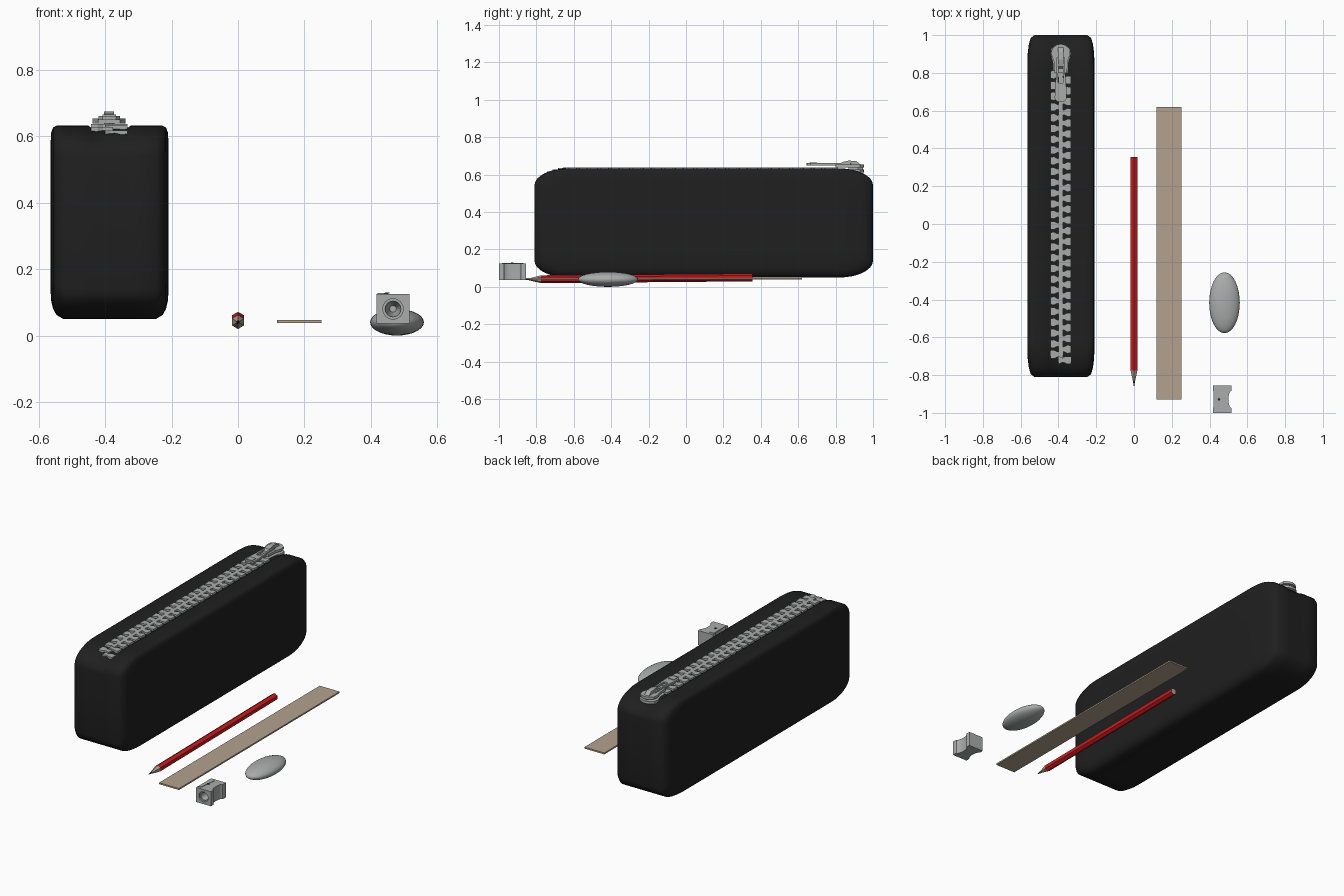
import bpy, bmesh, math
from mathutils import Vector, Matrix

if "Cube" in bpy.data.objects:
    bpy.data.objects.remove(bpy.data.objects["Cube"], do_unlink=True)


def material(name, r, g, b):
    m = bpy.data.materials.new(name)
    m.use_nodes = True
    m.diffuse_color = (r, g, b, 1)
    m.node_tree.nodes["Principled BSDF"].inputs["Base Color"].default_value = (r, g, b, 1)
    return m


BLACK = material("black fabric", 0.014, 0.014, 0.014)
METAL = material("grey metal", 0.4, 0.41, 0.41)
RED = material("red paint", 0.6, 0.012, 0.014)
WOOD = material("pale wood", 0.45, 0.36, 0.27)
LEAD = material("dark lead", 0.02, 0.02, 0.02)


def finish(name, bm, *mats, smooth=None):
    bmesh.ops.recalc_face_normals(bm, faces=bm.faces[:])
    me = bpy.data.meshes.new(name)
    bm.to_mesh(me)
    bm.free()
    ob = bpy.data.objects.new(name, me)
    bpy.context.collection.objects.link(ob)
    for m in mats:
        me.materials.append(m)
    if smooth:
        bpy.ops.object.select_all(action="DESELECT")
        ob.select_set(True)
        bpy.context.view_layer.objects.active = ob
        bpy.ops.object.shade_smooth_by_angle(angle=math.radians(smooth))
    return ob


def loft(bm, rings, cap=True):
    loops = [[bm.verts.new(p) for p in ring] for ring in rings]
    for a, b in zip(loops, loops[1:]):
        for i in range(len(a)):
            j = (i + 1) % len(a)
            bm.faces.new((a[i], a[j], b[j], b[i]))
    if cap:
        bm.faces.new(loops[0])
        bm.faces.new(loops[-1])
    return loops


def slab(bm, outline, z0, z1):
    loft(bm, [[(x, y, z) for x, y in outline] for z in (z0, z1)])


def mirrored(half):
    return half + [(-x, y) for x, y in reversed(half) if x > 0]


def place(ob, x, y):
    ob.location = (x, y, 0)
    return ob


# Soft pencil case: rounded side outline lofted across its width
def case_outline(x, iy, top, bottom):
    y0, y1, z0, z1 = -0.81 + iy, 1.0 - iy, 0.05 + bottom, 0.633 - top
    ry, rz = 0.18 - iy * 0.5, 0.09
    ring = []
    corners = ((y1 - ry, z1 - rz), (y0 + ry, z1 - rz), (y0 + ry, z0 + rz), (y1 - ry, z0 + rz))
    for k, (cy, cz) in enumerate(corners):
        for s in range(9):
            a = math.pi / 2 * (k + s / 8)
            ring.append((x, cy + ry * math.cos(a), cz + rz * math.sin(a)))
    return ring


layers = [(0.178, 0.17, 0.06, 0.09), (0.176, 0.1, 0.022, 0.055), (0.17, 0.05, 0.006, 0.03),
          (0.16, 0.015, 0.001, 0.012), (0.14, 0, 0, 0), (0.065, 0, 0, 0), (0.055, 0, 0.007, 0)]
sections = [(-w, a, b, c) for w, a, b, c in layers] + layers[::-1]
bm = bmesh.new()
loft(bm, [case_outline(-0.387 + x, a, b, c) for x, a, b, c in sections])
finish("pencil_case", bm, BLACK, smooth=50)

# Zip teeth: two interlocking staggered rows
ZIP_X, PITCH = -0.388, 0.057
tooth = [(0.055, -0.02), (0.035, -0.022), (0.018, -0.013), (0.004, -0.014), (-0.012, -0.022)]
tooth += [(x, -y) for x, y in reversed(tooth)]
for side, label in ((1, "left"), (-1, "right")):
    bm = bmesh.new()
    for i in range(27):
        y = -0.72 + (i + (0.5 if side < 0 else 0)) * PITCH
        drop = 0.02 * max(0, (-0.62 - y) / 0.1) ** 2
        slab(bm, [(side * px, y + py) for px, py in tooth], 0.608 - drop, 0.638 - drop)
    place(finish("zip_teeth_" + label, bm, METAL), ZIP_X, 0)

# Slider: lower plate, upper plate, and the wedge between them
plate = mirrored([(0, 0.8), (0.036, 0.8), (0.04, 0.86), (0.054, 0.9), (0.05, 0.93), (0.025, 0.948), (0, 0.953)])
bm = bmesh.new()
slab(bm, plate, 0.612, 0.628)
slab(bm, [(x * 0.92, y) for x, y in plate], 0.639, 0.654)
slab(bm, mirrored([(0, 0.87), (0.016, 0.92), (0, 0.945)]), 0.625, 0.642)
place(finish("zip_slider", bm, METAL), ZIP_X, 0)

# Arched bridge on the slider, holding the pull tab
bm = bmesh.new()
arch = [(0.82, 0.65), (0.835, 0.667), (0.87, 0.675), (0.91, 0.672), (0.94, 0.65)]
loft(bm, [[(x, y, z) for y, z in arch] for x in (-0.015, 0.015)])
place(finish("slider_bridge", bm, METAL), ZIP_X, 0)

# Pull tab with a slot at the slider end
bm = bmesh.new()
outer = mirrored([(0, 0.645), (0.02, 0.648), (0.032, 0.665), (0.03, 0.72), (0.023, 0.8), (0.023, 0.88), (0, 0.89)])
inner = mirrored([(0, 0.745), (0.01, 0.745), (0.013, 0.75), (0.014, 0.76), (0.013, 0.8), (0.013, 0.865), (0, 0.87)])
rings = [[(x, y, z) for x, y in o] for o, z in
         ((outer, 0.65), (outer, 0.662), (inner, 0.662), (inner, 0.65), (outer, 0.65))]
loft(bm, rings, cap=False)
bmesh.ops.remove_doubles(bm, verts=bm.verts[:], dist=0.0001)
slab(bm, [(-0.02, 0.66), (0.02, 0.66), (0.02, 0.7), (-0.02, 0.7)], 0.66, 0.666)
place(finish("pull_tab", bm, METAL), ZIP_X, 0)


# Pencil: six-sided body, sharpened cone and lead
def hexagon(y, r):
    return [(r * math.sin(k * math.pi / 3), y, 0.04 + (y + 0.86) * 0.0085 + r * math.cos(k * math.pi / 3))
            for k in range(6)]


bm = bmesh.new()
loft(bm, [hexagon(y, r) for y, r in ((0.355, 0.021), (-0.775, 0.021), (-0.835, 0.006), (-0.86, 0.001))])
for f in bm.faces:
    y = f.calc_center_median().y
    f.material_index = 2 if y < -0.83 else 1 if y < -0.78 or y > 0.35 else 0
finish("pencil", bm, RED, WOOD, LEAD)

# Ruler
bm = bmesh.new()
slab(bm, [(0.118, -0.93), (0.252, -0.93), (0.252, 0.62), (0.118, 0.62)], 0.038, 0.047)
finish("ruler", bm, WOOD)

# Oval eraser
bm = bmesh.new()
bmesh.ops.create_uvsphere(bm, u_segments=32, v_segments=16, radius=1,
                          matrix=Matrix.Translation((0.479, -0.417, 0.04)) @ Matrix.Diagonal((0.081, 0.161, 0.04, 1)))
finish("eraser", bm, METAL, smooth=60)

# Sharpener: block with concave grip sides
grip = [(0.05, -1.0), (0.05, -0.978)]
for k in range(9):
    t = math.pi * k / 8
    grip.append((0.048 - 0.015 * math.sin(t), -0.928 - 0.045 * math.cos(t)))
grip += [(0.05, -0.878), (0.05, -0.855)]
bm = bmesh.new()
slab(bm, mirrored(grip), 0.036, 0.125)
sharpener = place(finish("sharpener", bm, METAL), 0.467, 0)

# Tapered pencil hole cut into the front of the sharpener
bm = bmesh.new()
stations = ((-1.01, 0.031), (-0.99, 0.031), (-0.99, 0.024), (-0.9, 0.01))
loft(bm, [[(0.467 + r * math.cos(k * math.pi / 8), y, 0.08 + r * math.sin(k * math.pi / 8)) for k in range(16)]
          for y, r in stations])
cutter = finish("hole_cutter", bm, METAL)
cutter.hide_render = True
cutter.hide_set(True)
cutter.display_type = "WIRE"
cut = sharpener.modifiers.new("hole", "BOOLEAN")
cut.object = cutter
cut.operation = "DIFFERENCE"
cut.solver = "EXACT"

# Blade and its screw on top of the sharpener
bm = bmesh.new()
slab(bm, [(-0.046, -0.985), (-0.026, -0.985), (-0.015, -0.87), (-0.046, -0.87)], 0.124, 0.128)
place(finish("sharpener_blade", bm, METAL), 0.467, 0)
bm = bmesh.new()
slab(bm, [(0.007 * math.cos(k * math.pi / 5), 0.007 * math.sin(k * math.pi / 5)) for k in range(10)], 0.126, 0.13)
place(finish("blade_screw", bm, LEAD), 0.45, -0.928)
